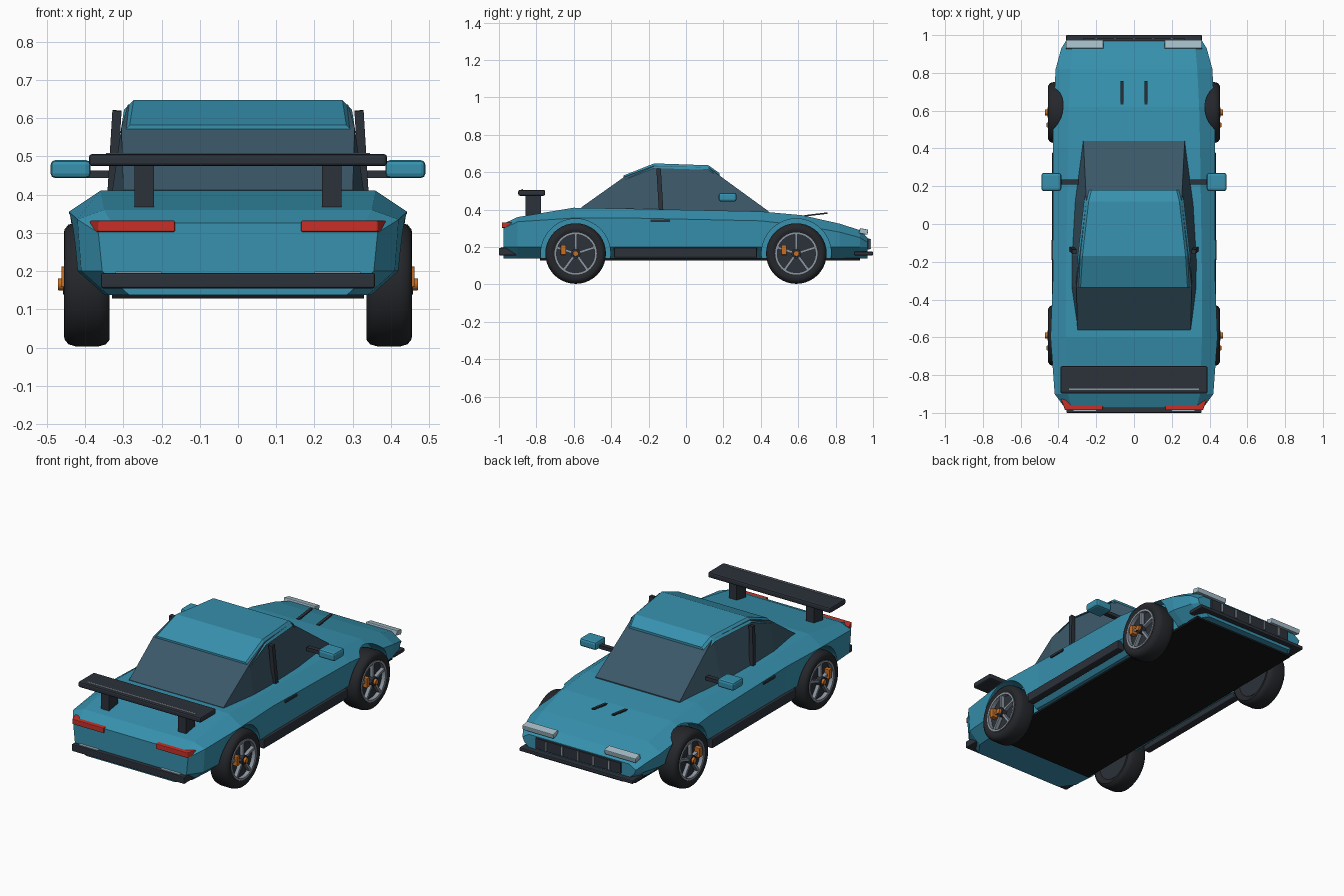
import bpy, bmesh, math
from mathutils import Matrix, Vector

if "Cube" in bpy.data.objects:
    bpy.data.objects.remove(bpy.data.objects["Cube"])


def material(name, r, g, b):
    m = bpy.data.materials.new(name)
    m.diffuse_color = (r, g, b, 1)
    m.use_nodes = True
    m.node_tree.nodes["Principled BSDF"].inputs["Base Color"].default_value = (r, g, b, 1)
    return m


PAINT = material("teal paint", .038, .285, .43)
TRIM = material("dark trim", .025, .031, .042)
RUBBER = material("tyre black", .018, .02, .024)
GLASS = material("slate glass", .045, .098, .139)
RED = material("tail red", .58, .03, .02)
LAMP = material("lamp white", .38, .51, .58)
SILVER = material("rim silver", .26, .30, .35)
ORANGE = material("brake orange", .58, .16, .017)
FLOOR = material("floor black", .007, .008, .009)


def finish(name, bm, mat, mirror=False, bevel=0, smooth=False):
    bmesh.ops.recalc_face_normals(bm, faces=bm.faces)
    mesh = bpy.data.meshes.new(name)
    bm.to_mesh(mesh)
    bm.free()
    mesh.materials.append(mat)
    ob = bpy.data.objects.new(name, mesh)
    bpy.context.collection.objects.link(ob)
    if smooth:
        bpy.ops.object.select_all(action='DESELECT')
        ob.select_set(True)
        bpy.context.view_layer.objects.active = ob
        bpy.ops.object.shade_smooth_by_angle(angle=math.radians(40))
    if bevel:
        mod = ob.modifiers.new("Bevel", 'BEVEL')
        mod.width, mod.segments = bevel, 2
    if mirror:
        ob.modifiers.new("Mirror", 'MIRROR').use_mirror_merge = False
    return ob


def add_box(bm, xs, ys, zs, matrix=Matrix()):
    size = Matrix.Diagonal((xs[1] - xs[0], ys[1] - ys[0], zs[1] - zs[0], 1))
    centre = Matrix.Translation([(a + b) / 2 for a, b in (xs, ys, zs)])
    bmesh.ops.create_cube(bm, size=1, matrix=matrix @ centre @ size)


def box(name, xs, ys, zs, mat, mirror=False, bevel=0, matrix=Matrix()):
    bm = bmesh.new()
    add_box(bm, xs, ys, zs, matrix)
    return finish(name, bm, mat, mirror, bevel)


def skin(bm, rings, caps=True):
    loops = [[bm.verts.new(p) for p in ring] for ring in rings]
    n = len(loops[0])
    for a, b in zip(loops, loops[1:]):
        for i in range(n):
            bm.faces.new((a[i], a[(i + 1) % n], b[(i + 1) % n], b[i]))
    if caps:
        bm.faces.new(loops[0])
        bm.faces.new(loops[-1])


def loft(name, stations, mat):
    """Each station is a y and its half outline, mirrored to a closed ring."""
    bm = bmesh.new()
    skin(bm, [[(x, y, z) for x, z in half] + [(-x, y, z) for x, z in reversed(half)]
              for y, half in stations])
    return finish(name, bm, mat)


def lathe(name, profile, cy, mat, caps=True, sides=40, smooth=True):
    """Turn (x, radius) points about the axle at cy."""
    bm = bmesh.new()
    angles = [2 * math.pi * i / sides for i in range(sides)]
    skin(bm, [[(x, cy + r * math.cos(a), AXLE + r * math.sin(a)) for a in angles]
              for x, r in profile], caps)
    return finish(name, bm, mat, True, smooth=smooth)


AXLE = .165

# Body shell: y, top height, top half width, shoulder height, shoulder half width
shell = [(-.975, .325, .33, .30, .365), (-.90, .36, .35, .335, .42),
         (-.60, .41, .36, .355, .442), (-.30, .405, .36, .355, .43),
         (.40, .39, .35, .34, .43), (.62, .37, .345, .315, .425),
         (.82, .325, .335, .28, .415), (.93, .29, .325, .25, .385),
         (.97, .25, .32, .225, .36)]
body = loft("body", [(y, [(wt, zt), (ws, zs), (ws - .01, .2), (ws - .08, .138)])
                     for y, zt, wt, zs, ws in shell], PAINT)

# Wheel arches cut from the shell
for end, cy in (("rear", -.59), ("front", .59)):
    cutter = lathe(end + "_arch_cutter", [(.325, .186), (.6, .186)], cy, PAINT, smooth=False)
    cutter.hide_render = True
    cutter.hide_set(True)
    cut = body.modifiers.new(end + " arch", 'BOOLEAN')
    cut.operation, cut.solver, cut.object = 'DIFFERENCE', 'EXACT', cutter

box("underbody", (-.33, .33), (-.78, .93), (.128, .142), FLOOR)

# Glasshouse and roof
cabin = [(-.56, .30, .30, .412), (-.33, .333, .305, .575), (-.17, .333, .288, .635),
         (.12, .315, .252, .625), (.44, .27, .268, .392)]
loft("cabin_glass", [(y, [(wt, zt), (wb, .38)]) for y, wb, wt, zt in cabin], GLASS)
roof = [(-.335, .308, .582), (-.17, .298, .647), (.12, .265, .637), (.18, .25, .594)]
loft("roof", [(y, [(w - .025, z), (w, z - .025)]) for y, w, z in roof], PAINT)
lean = Matrix.Translation((.323, -.14, .51)) @ Matrix.Rotation(.06, 4, 'X') @ Matrix.Rotation(-.06, 4, 'Y')
box("door_pillar", (-.012, .012), (-.012, .012), (-.11, .11), TRIM, True, matrix=lean)

# Side details
box("side_sill", (.39, .434), (-.385, .38), (.143, .197), TRIM, True, .006)
box("door_handle", (.41, .438), (-.19, -.085), (.333, .347), TRIM, True, .003)
box("mirror_arm", (.29, .40), (.208, .235), (.443, .463), TRIM, True)
box("mirror_shell", (.385, .49), (.175, .27), (.443, .49), PAINT, True, .012)

# Rear wing
box("wing_blade", (-.39, .39), (-.897, -.753), (.474, .506), TRIM, bevel=.009)
box("wing_strip", (-.345, .345), (-.88, -.872), (.503, .509), SILVER)
box("wing_support", (.22, .27), (-.857, -.775), (.36, .48), TRIM, True)

# Tail lamps wrap around the corners
bm = bmesh.new()
outline = [(.165, -.985), (.365, -.985), (.388, -.925), (.165, -.945)]
skin(bm, [[(x, y, z) for x, y in outline] for z in (.302, .332)])
finish("tail_lamp", bm, RED, True, .004)

# Bumpers, grille and head lamps
box("rear_bumper", (-.358, .358), (-1, -.90), (.155, .195), TRIM, bevel=.005)
box("bumper_reflector", (.20, .32), (-.99, -.965), (.193, .199), LAMP, True)
box("front_splitter", (-.36, .36), (.90, 1), (.155, .176), TRIM, bevel=.005)
box("grille", (-.27, .27), (.94, .982), (.186, .246), TRIM)
bm = bmesh.new()
for i in range(-2, 3):
    add_box(bm, (i * .1 - .006, i * .1 + .006), (.97, .988), (.19, .242))
finish("grille_bars", bm, SILVER)
slope = Matrix.Translation((0, .95, .283)) @ Matrix.Rotation(-.2, 4, 'X')
box("head_lamp", (.162, .36), (-.023, .023), (-.014, .014), LAMP, True, .004, slope)

# Bonnet vents
rise = Matrix.Translation((.063, .695, .374)) @ Matrix.Rotation(.12, 4, 'X')
box("bonnet_vent", (-.008, .008), (-.062, .062), (-.004, .004), TRIM, True, matrix=rise)

# Wheels
tyre = [(.40, .10), (.35, .115), (.337, .13), (.336, .145), (.346, .157), (.365, .162),
        (.425, .162), (.444, .156), (.454, .143), (.455, .128), (.448, .113), (.43, .108), (.425, .10)]
for end, cy in (("rear", -.59), ("front", .59)):
    lathe(end + "_tyre", tyre, cy, RUBBER, caps=False)
    lathe(end + "_wheel_disc", [(.35, .118), (.43, .106)], cy, TRIM)
    lathe(end + "_rim_ring", [(.43, .113), (.453, .113), (.453, .102), (.43, .102)], cy, SILVER, caps=False)
    bm = bmesh.new()
    for i in range(5):
        turn = Matrix.Translation((0, cy, AXLE)) @ Matrix.Rotation(i * math.tau / 5, 4, 'X')
        add_box(bm, (.43, .45), (-.007, .007), (.01, .106), turn)
    finish(end + "_spokes", bm, SILVER, True)
    lathe(end + "_hub", [(.42, .026), (.458, .026)], cy, TRIM, sides=16)
    lathe(end + "_hub_cap", [(.45, .017), (.471, .015)], cy, ORANGE, sides=12)
    box(end + "_brake_caliper", (.42, .462), (cy - .08, cy - .052), (.158, .212), ORANGE, True, .003)
